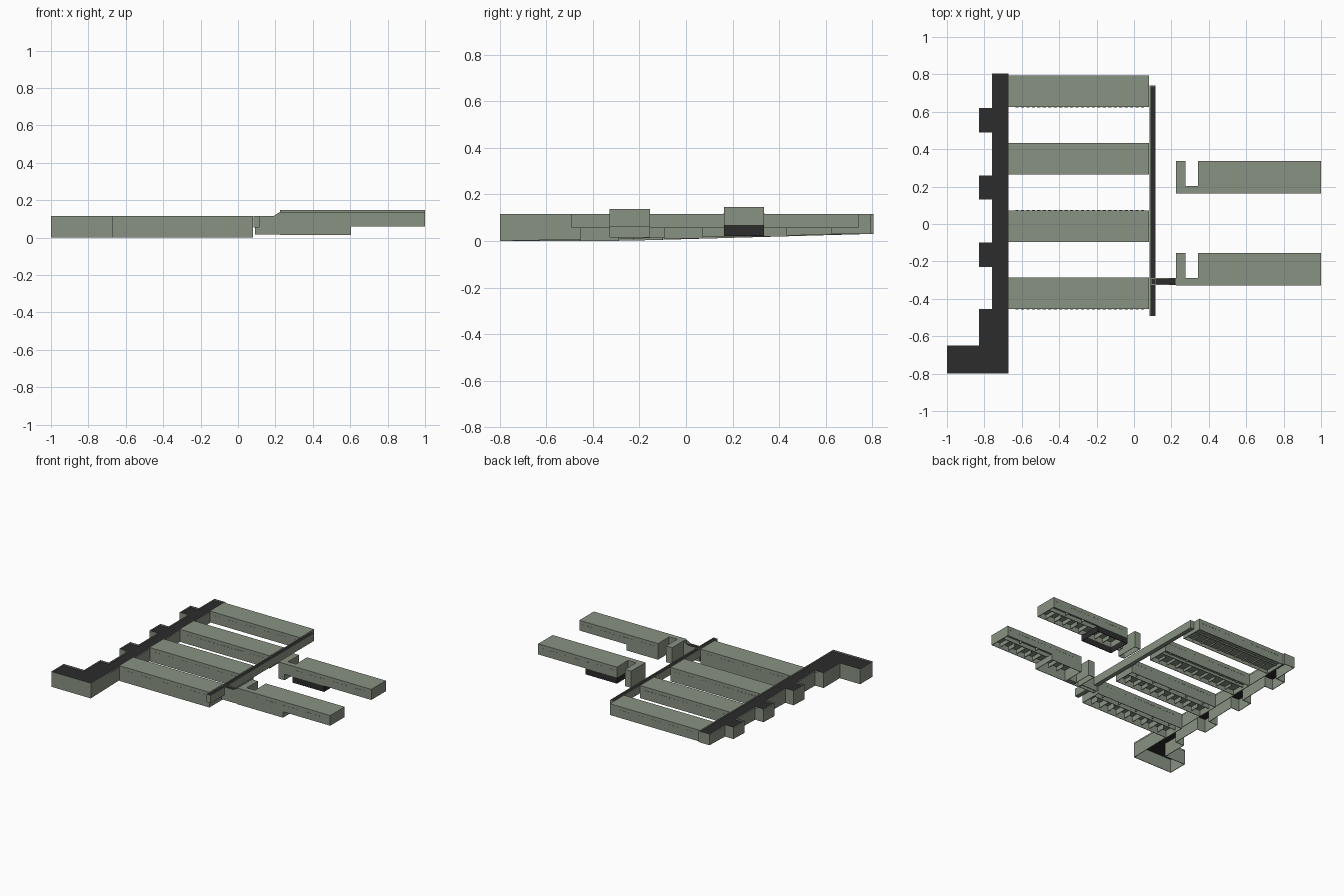
import bpy, bmesh

if "Cube" in bpy.data.objects:
    bpy.data.objects.remove(bpy.data.objects["Cube"])

def material(name, rgb):
    m = bpy.data.materials.new(name)
    m.diffuse_color = (*rgb, 1)
    m.use_nodes = True
    m.node_tree.nodes["Principled BSDF"].inputs["Base Color"].default_value = m.diffuse_color
    return m

GREEN = material("green_wall", (0.25, 0.29, 0.225))
DARK = material("dark_roof", (0.025, 0.025, 0.025))

def finish(name, bm, mat):
    me = bpy.data.meshes.new(name)
    bm.to_mesh(me)
    bm.free()
    me.materials.append(mat)
    ob = bpy.data.objects.new(name, me)
    bpy.context.collection.objects.link(ob)
    return ob

def boxes(name, spans, mat=GREEN):
    """One object made of axis-aligned boxes (x0, x1, y0, y1, z0, z1)."""
    bm = bmesh.new()
    for x0, x1, y0, y1, z0, z1 in spans:
        vs = bmesh.ops.create_cube(bm, size=1)["verts"]
        bmesh.ops.scale(bm, vec=(x1 - x0, y1 - y0, z1 - z0), verts=vs)
        bmesh.ops.translate(bm, vec=((x0 + x1) / 2, (y0 + y1) / 2, (z0 + z1) / 2), verts=vs)
    return finish(name, bm, mat)

def walls(name, outline, z0, z1, mat=GREEN, capped=False):
    """Thin walls along a counter-clockwise outline, open below; z0, z1 may be functions."""
    f0 = z0 if callable(z0) else lambda x, y: z0
    f1 = z1 if callable(z1) else lambda x, y: z1
    bm = bmesh.new()
    lo = [bm.verts.new((x, y, f0(x, y))) for x, y in outline]
    hi = [bm.verts.new((x, y, f1(x, y))) for x, y in outline]
    n = len(outline)
    for i in range(n):
        j = (i + 1) % n
        bm.faces.new((lo[i], lo[j], hi[j], hi[i]))
    if capped:
        bm.faces.new(hi)
    ob = finish(name, bm, mat)
    mod = ob.modifiers.new("thickness", "SOLIDIFY")
    mod.thickness = 0.004
    mod.offset = -1
    mod.use_even_offset = True
    return ob

def slab(name, outline, z, mat=DARK, t=0.004):
    bm = bmesh.new()
    f = bm.faces.new([bm.verts.new((x, y, z - t)) for x, y in outline])
    r = bmesh.ops.extrude_face_region(bm, geom=[f])
    bmesh.ops.translate(bm, vec=(0, 0, t),
                        verts=[v for v in r["geom"] if isinstance(v, bmesh.types.BMVert)])
    bmesh.ops.recalc_face_normals(bm, faces=bm.faces)
    return finish(name, bm, mat)

def rect(x0, x1, y0, y1):
    return [(x0, y0), (x1, y0), (x1, y1), (x0, y1)]

def rooms(name, x0, x1, y0, y1, z0, z1, count):
    """Inner corridor wall with a ladder of room partitions and a floor above."""
    ym = y0 + 0.6 * (y1 - y0)
    spans = [(x0, x1, ym, ym + 0.004, z0, z1), (x0, x1, y0, y1, z1, z1 + 0.003)]
    for i in range(1, count):
        x = x0 + (x1 - x0) * i / count
        spans.append((x - 0.002, x + 0.002, y0, ym - 0.03 * (i % 2), z0, z1))
        if i % 2:
            spans.append((x - 0.002, x + 0.002, ym + 0.02, y1, z0, z1))
    boxes(name, spans)

def windows(name, x0, x1, y0, y1, z, count):
    step = (x1 - x0) / count
    boxes(name, [(x0 + (i + 0.2) * step, x0 + (i + 0.8) * step, y - 0.001, y + 0.001, z, z + 0.004)
                 for i in range(count) for y in (y0, y1)])

# Long spine corridor with entrance wing and three porches
spine = [(-1, -0.8), (-0.67, -0.8), (-0.67, 0.805), (-0.76, 0.805)]
for y in (0.62, 0.26, -0.10):
    spine += [(-0.76, y), (-0.83, y), (-0.83, y - 0.13), (-0.76, y - 0.13)]
spine += [(-0.76, -0.455), (-0.83, -0.455), (-0.83, -0.65), (-1, -0.65)]
walls("spine_walls", spine, lambda x, y: 0.028 * max(0, y + 0.29), 0.115)
slab("spine_roof", spine, 0.105)

# Four parallel halls stepping up the slope
for i in range(4):
    y0 = -0.455 + 0.36 * i
    y1, z0 = y0 + 0.168, 0.01 * i
    walls(f"hall_{i + 1}", rect(-0.67, 0.08, y0, y1), z0, 0.115, capped=True)
    rooms(f"hall_rooms_{i + 1}", -0.665, 0.076, y0 + 0.004, y1 - 0.004, z0 + 0.015, 0.055, 10)
    windows(f"hall_windows_{i + 1}", -0.64, 0.06, y0, y1, 0.085, 24)
    boxes(f"hall_door_{i + 1}", [(-0.672, -0.669, y0 + 0.06, y0 + 0.1, z0 + 0.01, 0.06)], DARK)

# Raised cross corridor joining the hall ends
walls("cross_corridor_walls", rect(0.083, 0.115, -0.492, 0.74), 0.055, 0.115)
slab("cross_corridor_roof", rect(0.084, 0.114, -0.49, 0.738), 0.107)
slab("cross_corridor_floor", rect(0.084, 0.114, -0.49, 0.738), 0.06, GREEN)

# Sloping link from the cross corridor to the front wing
def link_top(x, y):
    return 0.115 if x < 0.2 else 0.135
link = [(0.09, -0.325), (0.19, -0.325), (0.225, -0.325), (0.225, -0.29), (0.19, -0.29), (0.09, -0.29)]
walls("link_walls", link, 0.016, link_top)
boxes("link_roof", [(0.112, 0.222, -0.324, -0.291, 0.104, 0.108)], DARK)

# Two east wings, each with a stair block and a narrow neck
for label, y0, zb, z0, z1 in (("front", -0.328, 0.015, 0.06, 0.137), ("back", 0.163, 0.022, 0.067, 0.147)):
    y1 = y0 + 0.173
    walls(f"{label}_stair_block", rect(0.225, 0.275, y0, y1), zb, z1, capped=True)
    walls(f"{label}_neck", rect(0.275, 0.342, y0, y0 + 0.04), z0, z1, capped=True)
    walls(f"{label}_wing", rect(0.342, 1, y0, y1), z0, z1, capped=True)
    rooms(f"{label}_wing_rooms", 0.346, 0.996, y0 + 0.004, y1 - 0.004, z0 + 0.01, z0 + 0.04, 9)
    windows(f"{label}_wing_windows", 0.37, 0.98, y0, y1, z1 - 0.03, 20)
    walls(f"{label}_basement", rect(0.342, 0.605, y0, y1), zb, z0,
          DARK if label == "back" else GREEN)
boxes("front_basement_neck", [(0.275, 0.342, -0.328, -0.288, 0.015, 0.06)])
